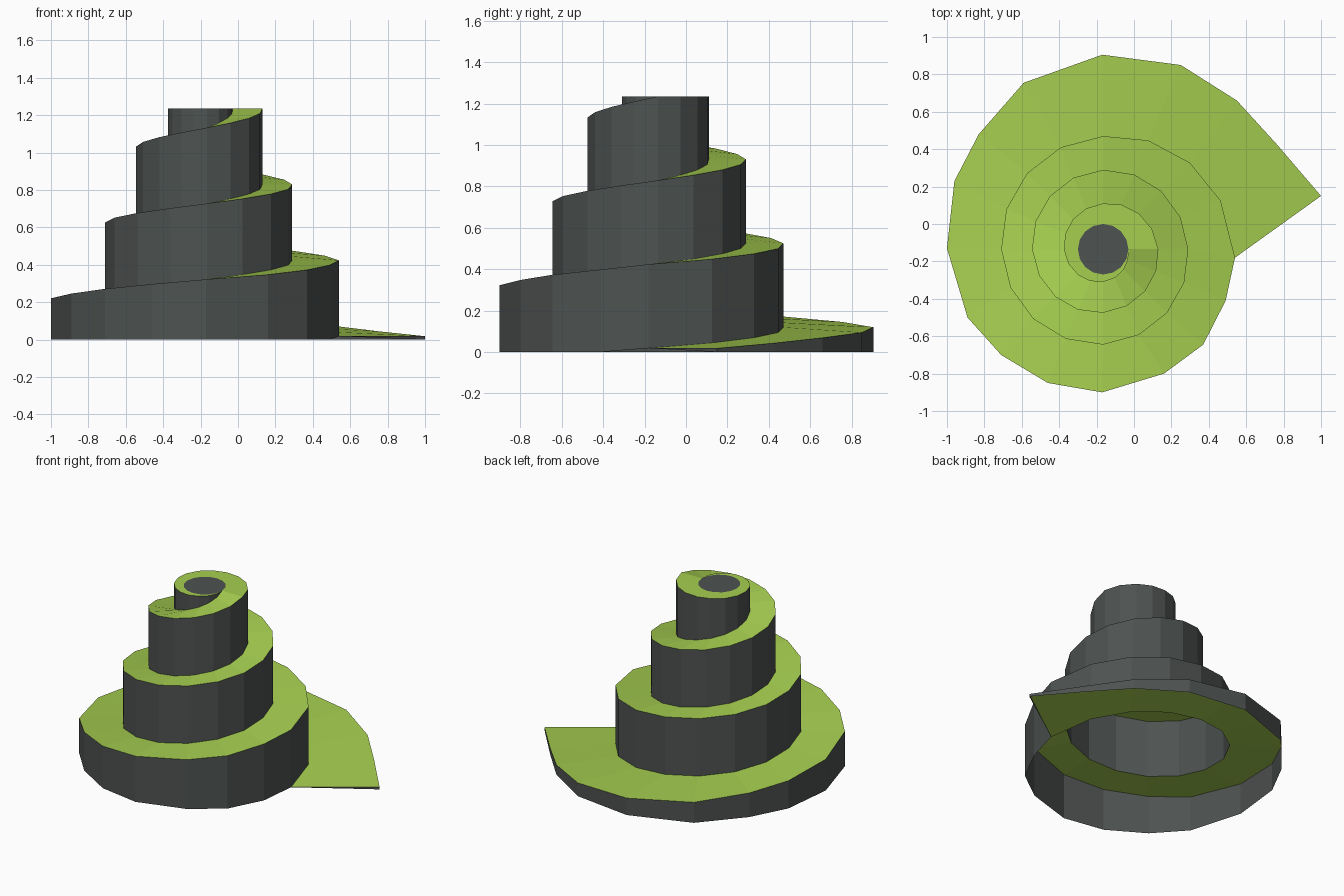
import bpy, bmesh, math

if "Cube" in bpy.data.objects:
    bpy.data.objects.remove(bpy.data.objects["Cube"])

CX, CY, TOP, N = -0.165, -0.135, 1.235, 16

def material(name, rgb):
    m = bpy.data.materials.new(name)
    m.diffuse_color = (*rgb, 1)
    m.use_nodes = True
    m.node_tree.nodes["Principled BSDF"].inputs["Base Color"].default_value = m.diffuse_color
    return m

grass = material("grass", (0.38, 0.62, 0.08))
rock = material("rock", (0.075, 0.085, 0.08))

def height(i):
    return 0 if i < 0 else min(TOP, 0.018 + 0.4055 * i / N)

# Flared lowest turn, then quarter-turn radii for the regular spiral above
first_turn = [(1, .15), (.76, .43), (.55, .66), (.25, .85), (-.17, .905),
              (-.59, .755), (-.83, .48), (-.96, .23), (-1, -.13),
              (-.89, -.5), (-.71, -.7), (-.46, -.85), (-.17, -.9),
              (.16, -.8), (.37, -.645), (.49, -.41), (.54, -.18)]
radii = [.705, .605, .545, .51, .455, .425, .38, .34, .295, .245, .21, .175, .135]

def polar(r, i):
    a = math.tau * i / N
    return CX + r * math.cos(a), CY + r * math.sin(a)

def rim(i):
    if i <= N:
        return first_turn[i]
    q, f = divmod(i - N, 4)
    r = radii[q] if f == 0 else radii[q] + (radii[q + 1] - radii[q]) * f / 4
    return polar(r, i)

def top(i):
    return (*rim(i), height(i))

def foot(i):
    return (*rim(i), height(i - N))

def build(name, faces, mat):
    bm = bmesh.new()
    for pts in faces:
        bm.faces.new([bm.verts.new(p) for p in pts])
    bmesh.ops.remove_doubles(bm, verts=bm.verts, dist=0.0005)
    mesh = bpy.data.meshes.new(name)
    bm.to_mesh(mesh)
    bm.free()
    mesh.materials.append(mat)
    obj = bpy.data.objects.new(name, mesh)
    bpy.context.collection.objects.link(obj)

# Rising path: three ramp turns, then a flat ledge narrowing to the summit
path = [[top(i), top(i + 1), foot(i + N + 1), foot(i + N)] for i in range(3 * N)]
for i in range(3 * N, 4 * N):
    a, b = (*polar(.135, i), TOP), (*polar(.135, i + 1), TOP)
    path.append([top(i), top(i + 1), b, a] if i < 4 * N - 1 else [top(i), b, a])
build("spiral_path", path, grass)

# Cliff walls drop from each rim to the path one turn below
walls = [[foot(i), foot(i + 1), top(i + 1), top(i)] for i in range(4 * N)]
walls.append([foot(N), foot(0), top(0), (*rim(N), height(0))])
build("cliff_wall", walls, rock)

# Summit disc
build("summit_disc", [[(*polar(.135, i), TOP) for i in range(N)]], rock)
